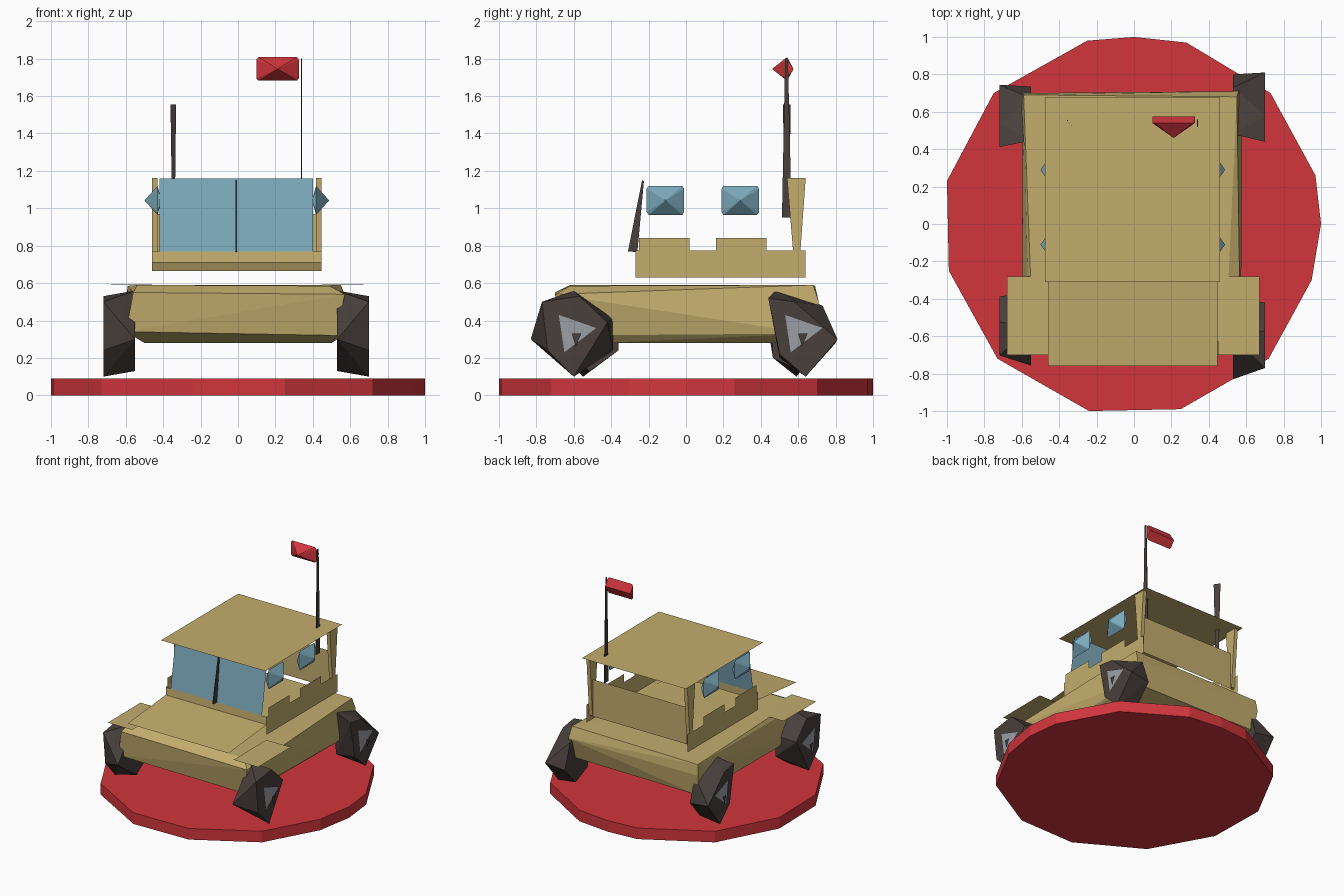
import bpy, bmesh
from mathutils import Vector

cube = bpy.data.objects.get("Cube")
if cube:
    bpy.data.objects.remove(cube, do_unlink=True)


def material(name, rgb):
    m = bpy.data.materials.new(name)
    m.use_nodes = True
    m.diffuse_color = (*rgb, 1)
    m.node_tree.nodes["Principled BSDF"].inputs["Base Color"].default_value = (*rgb, 1)
    return m


TAN = material("sand_tan", (0.55, 0.42, 0.155))
RED = material("signal_red", (0.64, 0.037, 0.046))
DARK = material("dark_brown", (0.065, 0.05, 0.045))
BLUE = material("glass_blue", (0.2, 0.4, 0.5))
GREY = material("hub_grey", (0.33, 0.35, 0.38))


def finish(name, bm, mat):
    mesh = bpy.data.meshes.new(name)
    bm.to_mesh(mesh)
    bm.free()
    mesh.materials.append(mat)
    ob = bpy.data.objects.new(name, mesh)
    bpy.context.collection.objects.link(ob)
    return ob


def hull(name, points, mat):
    """Convex faceted solid around the points."""
    bm = bmesh.new()
    for p in points:
        bm.verts.new(p)
    res = bmesh.ops.convex_hull(bm, input=bm.verts)
    loose = [v for v in bm.verts if not v.link_faces]
    bmesh.ops.delete(bm, geom=loose, context='VERTS')
    bmesh.ops.dissolve_limit(bm, angle_limit=0.01, verts=bm.verts, edges=bm.edges)
    bmesh.ops.recalc_face_normals(bm, faces=bm.faces)
    return finish(name, bm, mat)


def sheet(name, points, mat, facing):
    """Single flat face turned towards the given direction."""
    bm = bmesh.new()
    f = bm.faces.new([bm.verts.new(p) for p in points])
    f.normal_update()
    if f.normal.dot(Vector(facing)) < 0:
        f.normal_flip()
    return finish(name, bm, mat)


def gem(name, center, u, v, n, half_u, half_v, front, back, mat):
    """Rounded rectangle with a pyramid in front and a ridge behind."""
    c, u, v, n = Vector(center), Vector(u), Vector(v), Vector(n)
    pts = [c + n * front]
    for a in (-1, 1):
        pts.append(c + u * a * half_u - n * back)
        for b in (-1, 1):
            pts.append(c + u * a * half_u + v * b * half_v * 0.8)
            pts.append(c + u * a * half_u * 0.9 + v * b * half_v)
    return hull(name, pts, mat)


# Round base
rim = [(-.25, .98), (0, 1), (.28, .97), (.73, .7), (.97, .26), (1, 0), (.95, -.3),
       (.72, -.72), (.25, -.99), (-.24, -1), (-.73, -.72), (-.99, -.25), (-1, .23), (-.75, .7)]
hull("round_base", [(x, y, z) for x, y in rim for z in (0, .09)], RED)

# Lower body
hull("lower_body", [
    (-.54, -.62, .59), (.49, -.62, .585), (-.59, .69, .585), (.55, .68, .59),
    (-.56, -.7, .55), (.57, -.7, .54), (-.6, .7, .5), (.56, .71, .5),
    (-.6, -.68, .34), (.53, -.66, .32), (.58, .66, .33), (-.58, .68, .33),
    (-.5, -.45, .28), (.5, -.45, .28), (-.5, .5, .28), (.5, .5, .28)], TAN)

# Hood, cowl and fender plates
L, R = -.46, .447
sheet("hood", [(L, -.76, .665), (R, -.76, .665), (R, -.27, .71), (L, -.27, .71)], TAN, (0, 0, 1))
sheet("cowl", [(L, -.27, .705), (R, -.27, .705), (R, -.265, .77), (L, -.265, .77)], TAN, (0, -1, 0))
for side, a, b in (("left", .45, .67), ("right", -.46, -.68)):
    sheet(f"{side}_fender", [(a, -.7, .59), (b, -.7, .59), (b, -.28, .592), (a, -.28, .592)], TAN, (0, 0, 1))

# Cab: side panels with raised sills, rear posts, windows
sill = [(-.27, .63), (.64, .63), (.64, .775), (.43, .775), (.43, .84), (.16, .84),
        (.16, .775), (.02, .775), (.02, .84), (-.25, .84), (-.25, .775), (-.27, .775)]
for side, x, s in (("left", R, 1), ("right", L, -1)):
    sheet(f"{side}_cab_side", [(x, y, z) for y, z in sill], TAN, (s, 0, 0))
    hull(f"{side}_rear_post", [(x - s * d, y, z) for d in (0, .03)
                               for y, z in ((.54, 1.163), (.64, 1.163), (.605, .68), (.58, .68))], TAN)
    for label, y in (("front", -.11), ("rear", .29)):
        gem(f"{side}_{label}_window", (x - s * .03, y, 1.042), (0, 1, 0), (0, 0, 1),
            (s, 0, 0), .1, .078, .07, .02, BLUE)
sheet("rear_panel", [(L, .595, .67), (R, .595, .67), (R, .595, .97), (L, .595, .97)], TAN, (0, 1, 0))
sheet("roof", [(-.475, -.31, 1.165), (.46, -.31, 1.165), (.46, .68, 1.165), (-.475, .68, 1.165)],
      TAN, (0, 0, 1))

# Windshield and its divider
sheet("windshield", [(-.42, -.265, .765), (.4, -.265, .765), (.4, -.2, 1.16), (-.42, -.2, 1.16)],
      BLUE, (0, -1, 0))
hull("windshield_divider", [(x, y, z) for x in (-.014, -.006)
                            for y, z in ((-.31, .77), (-.26, .765), (-.225, 1.145), (-.235, 1.15))], DARK)

# Antenna blade, flag pole and flag
sheet("antenna", [(-.338, .53, .95), (-.352, .55, .95), (-.361, .56, 1.555), (-.331, .518, 1.555)],
      DARK, (1, 1, 0))
hull("flag_pole", [(x, y, z) for x in (.337, .343)
                   for y, z in ((.513, .95), (.565, .95), (.545, 1.8), (.53, 1.8))], DARK)
gem("flag", (.212, .54, 1.745), (1, 0, 0), (0, 0, 1), (0, -1, 0), .114, .063, .08, .035, RED)

# Wheels: crude faceted rings, given as y-z outlines of the outer and inner rims
front_out = [(-.77, .5), (-.57, .53), (-.42, .39), (-.6, .1), (-.74, .24)]
front_in = [(-.83, .3), (-.6, .56), (-.39, .41), (-.39, .24), (-.56, .13)]
rear_out = [(.44, .52), (.58, .5), (.81, .3), (.64, .1), (.5, .22)]
rear_in = [(.48, .56), (.73, .48), (.8, .28), (.66, .13), (.5, .2)]
hub = [(-.1, .09), (.1, .02), (-.07, -.11)]
for side, s, xo, shift in (("left", 1, .7, 0), ("right", -1, .72, -.06)):
    for label, outer, inner, cy in (("front", front_out, front_in, -.58),
                                    ("rear", rear_out, rear_in, .63)):
        # the right-hand wheels are slightly narrower front to back
        dy = -shift if label == "front" else shift
        k = 1 if s > 0 else .9
        place = lambda y, z, x: (s * x, cy + (y - cy) * k + dy * .8, z)
        hull(f"{side}_{label}_wheel",
             [place(y, z, xo) for y, z in outer] +
             [place(y, z, xo - .17) for y, z in inner], DARK)
        sheet(f"{side}_{label}_hub", [place(cy + y, .34 + z, xo + .008) for y, z in hub], GREY, (s, 0, 0))
        sheet(f"{side}_{label}_hub_bolt",
              [place(cy + y, z, xo + .03) for y, z in ((-.03, .33), (.02, .33), (-.01, .26))],
              DARK, (s, 0, 0))
